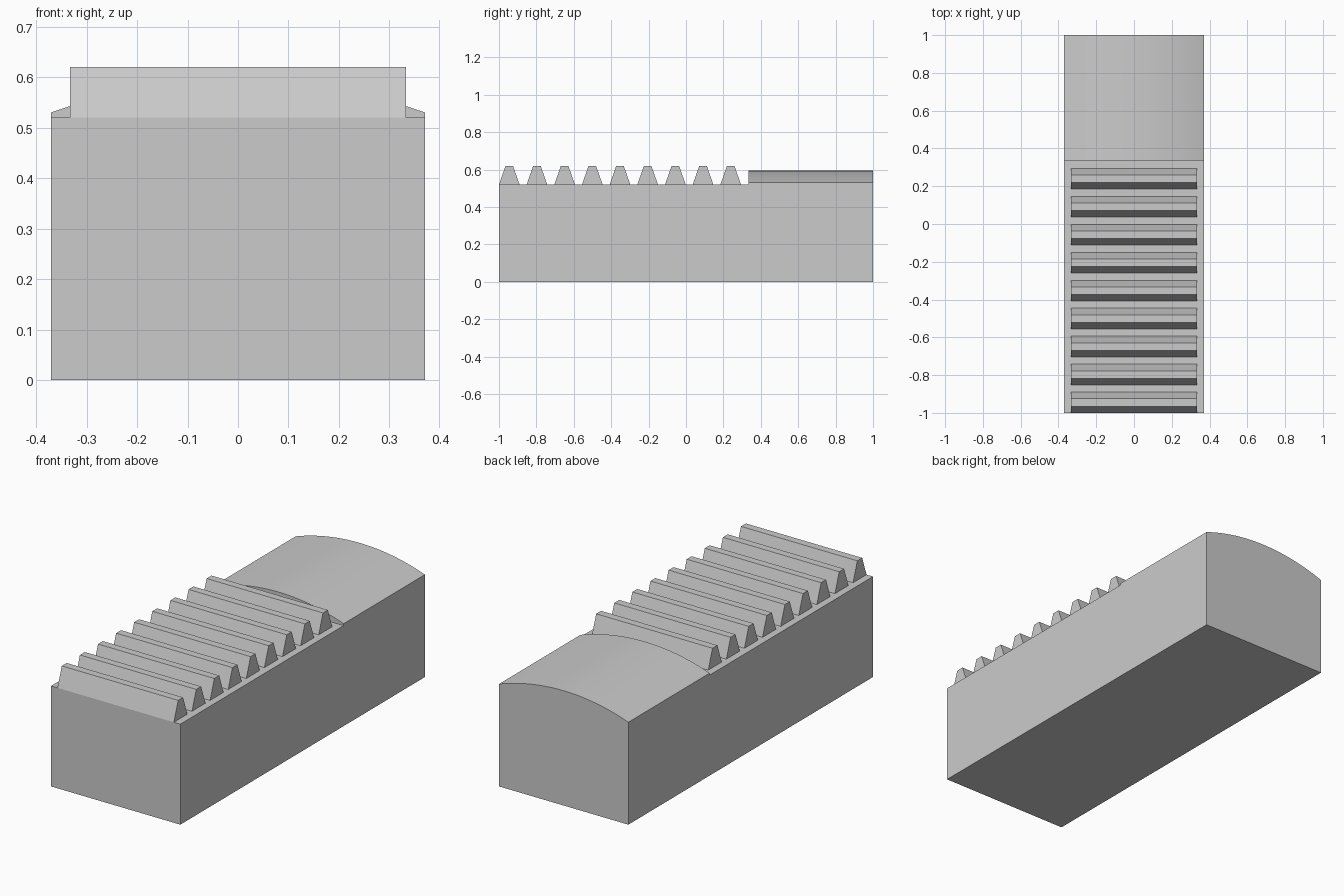
import bpy
import bmesh
import math

if "Cube" in bpy.data.objects:
    bpy.data.objects.remove(bpy.data.objects["Cube"], do_unlink=True)

HALF_W, DECK_Z, STEP_Y = 0.37, 0.52, 0.335
EDGE_Z, CROWN_Z, ARC_STEPS = 0.53, 0.594, 32
TEETH, PITCH, TOOTH_HALF_W = 9, 0.148, 0.333

grey = bpy.data.materials.new("plain grey")
grey.use_nodes = True
grey.diffuse_color = (0.6, 0.6, 0.6, 1)
grey.node_tree.nodes["Principled BSDF"].inputs["Base Color"].default_value = (0.6, 0.6, 0.6, 1)


def prism(name, points, offset):
    """Closed solid from a planar outline swept along offset."""
    bm = bmesh.new()
    face = bm.faces.new([bm.verts.new(p) for p in points])
    swept = bmesh.ops.extrude_face_region(bm, geom=[face], use_keep_orig=True)
    verts = [g for g in swept["geom"] if isinstance(g, bmesh.types.BMVert)]
    bmesh.ops.translate(bm, verts=verts, vec=offset)
    bmesh.ops.recalc_face_normals(bm, faces=bm.faces)
    mesh = bpy.data.meshes.new(name)
    bm.to_mesh(mesh)
    bm.free()
    mesh.materials.append(grey)
    obj = bpy.data.objects.new(name, mesh)
    bpy.context.collection.objects.link(obj)
    return obj


# Body: a block with an arched top along its full length
rise = CROWN_Z - EDGE_Z
radius = (HALF_W ** 2 + rise ** 2) / (2 * rise)
sweep = math.asin(HALF_W / radius)
outline = [(-HALF_W, -1, 0), (HALF_W, -1, 0)]
for i in range(ARC_STEPS + 1):
    a = sweep * (1 - 2 * i / ARC_STEPS)
    outline.append((radius * math.sin(a), -1, CROWN_Z - radius * (1 - math.cos(a))))
body = prism("rack_body", outline, (0, 2, 0))

# Cut the front of the arch down to a flat deck
cutter = prism("deck_cutter",
               [(-1, -2, DECK_Z), (1, -2, DECK_Z), (1, STEP_Y, DECK_Z), (-1, STEP_Y, DECK_Z)],
               (0, 0, 1))
cutter.hide_render = True
cut = body.modifiers.new("deck cut", 'BOOLEAN')
cut.operation = 'DIFFERENCE'
cut.solver = 'EXACT'
cut.object = cutter
bpy.ops.object.select_all(action='DESELECT')
bpy.context.view_layer.objects.active = body
body.select_set(True)
bpy.ops.object.modifier_apply(modifier=cut.name)
bpy.data.objects.remove(cutter, do_unlink=True)
bpy.ops.object.shade_smooth_by_angle(angle=math.radians(30))

# Teeth: tapered bars across the deck
for i in range(TEETH):
    y = -1 + i * PITCH
    section = [(0, DECK_Z), (0.11, DECK_Z), (0.075, 0.62), (0.035, 0.62)]
    prism(f"tooth_{i + 1}", [(-TOOTH_HALF_W, y + dy, z) for dy, z in section],
          (2 * TOOTH_HALF_W, 0, 0))
